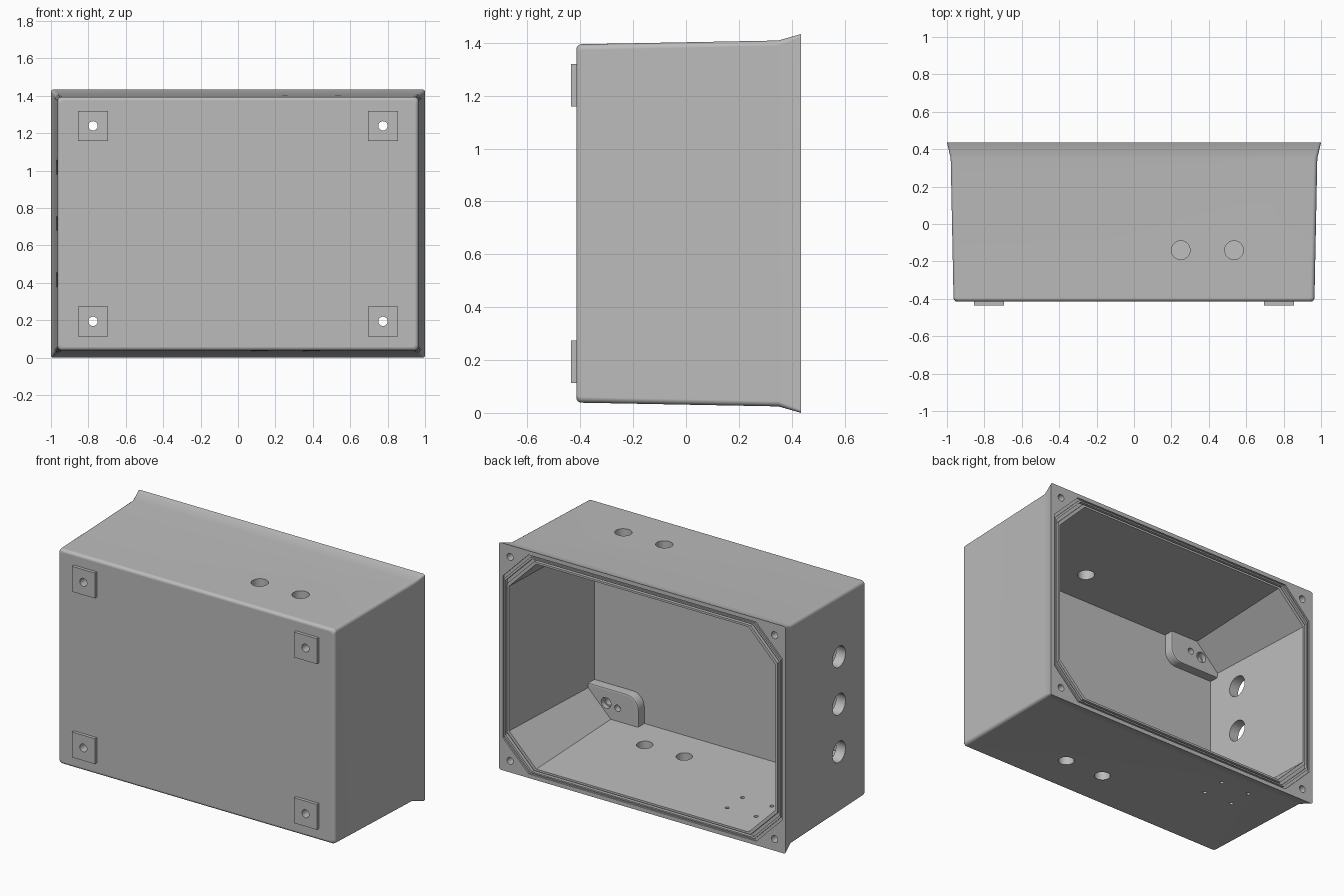
import bpy, bmesh
from math import sin, cos, pi
from mathutils import Matrix, Vector

if "Cube" in bpy.data.objects:
    bpy.data.objects.remove(bpy.data.objects["Cube"])

MID = 0.7165      # height of the box centre
SEG = 4           # segments in each corner
gray = bpy.data.materials.new("light_gray_plastic")
gray.use_nodes = True
gray.diffuse_color = (0.5, 0.5, 0.5, 1)
gray.node_tree.nodes["Principled BSDF"].inputs["Base Color"].default_value = (0.5, 0.5, 0.5, 1)


def make(name, bm):
    bmesh.ops.recalc_face_normals(bm, faces=bm.faces)
    mesh = bpy.data.meshes.new(name)
    bm.to_mesh(mesh)
    bm.free()
    mesh.materials.append(gray)
    ob = bpy.data.objects.new(name, mesh)
    bpy.context.collection.objects.link(ob)
    return ob


def ring(bm, y, w, h, c, rounded):
    """Rectangle at depth y with rounded or chamfered corners of size c."""
    verts = []
    for q in range(4):
        sx, sz = ((1, 1), (-1, 1), (-1, -1), (1, -1))[q]
        for i in range(SEG + 1):
            t = i / SEG if q % 2 == 0 else 1 - i / SEG
            if rounded:
                a, b = cos(t * pi / 2), sin(t * pi / 2)
            else:
                a, b = 1 - t, t
            verts.append(bm.verts.new((sx * (w - c + c * a), y, MID + sz * (h - c + c * b))))
    return verts


def loft(bm, rings):
    for a, b in zip(rings, rings[1:]):
        for i in range(len(a)):
            j = (i + 1) % len(a)
            bm.faces.new((a[i], a[j], b[j], b[i]))
    bm.faces.new(rings[0])
    bm.faces.new(rings[-1])


def cylinder(bm, centre, axis, radius, length):
    rot = Vector((0, 0, 1)).rotation_difference(Vector(axis)).to_matrix().to_4x4()
    bmesh.ops.create_cone(bm, cap_ends=True, segments=32, radius1=radius, radius2=radius,
                          depth=length, matrix=Matrix.Translation(centre) @ rot)


def cut(targets, holes):
    bm = bmesh.new()
    for h in holes:
        cylinder(bm, *h)
    cutter = make("hole_cutter", bm)
    cutter.hide_render = True
    for ob in targets:
        mod = ob.modifiers.new("holes", "BOOLEAN")
        mod.operation, mod.solver, mod.object = "DIFFERENCE", "EXACT", cutter
        bpy.context.view_layer.objects.active = ob
        bpy.ops.object.modifier_apply(modifier=mod.name)
    bpy.data.objects.remove(cutter)


# Enclosure shell: outside, flared rim, sealing groove, inside
bm = bmesh.new()
rings = []
for k in range(5):
    a = k / 4 * pi / 2
    d = 0.02 * (1 - sin(a))
    rings.append(ring(bm, -0.395 - 0.02 * cos(a), 0.965 - d, 0.678 - d, 0.022, True))
rings.append(ring(bm, 0.35, 0.98, 0.692, 0.02, True))
rings.append(ring(bm, 0.435, 1.0, 0.7165, 0.012, True))
for y, inset, c in ((0.435, 0.026, 0.18), (0.425, 0.026, 0.18), (0.425, 0.036, 0.183),
                    (0.435, 0.036, 0.183), (0.435, 0.045, 0.185), (0.415, 0.045, 0.185),
                    (0.415, 0.057, 0.188), (0.435, 0.057, 0.188), (0.435, 0.07, 0.19)):
    rings.append(ring(bm, y, 1 - inset, 0.7165 - inset, c, False))
rings.append(ring(bm, -0.37, 0.897, 0.615, 0.155, False))
loft(bm, rings)
shell = make("enclosure_shell", bm)

corners = [(sx, sz) for sx in (-1, 1) for sz in (-1, 1)]

# Square mounting pads on the closed face
bm = bmesh.new()
for sx, sz in corners:
    bmesh.ops.create_cube(bm, size=1, matrix=Matrix.Translation((sx * 0.775, -0.42, MID + sz * 0.5225))
                          @ Matrix.Diagonal((0.16, 0.03, 0.16, 1)))
pads = make("mounting_pads", bm)

# Inner corner bosses with one rounded corner and a softened edge
bm = bmesh.new()
for sx, sz in corners:
    layers = []
    for y, d in ((-0.39, 0), (-0.322, 0), (-0.314, 0.003), (-0.31, 0.011)):
        x0, z0, r = 0.55 + d, 0.43 + d, 0.08
        outline = [(0.91, 0.63), (0.91, z0)]
        outline += [(x0 + r - r * sin(a), z0 + r - r * cos(a)) for a in (i * pi / 16 for i in range(9))]
        outline.append((x0, 0.63))
        layers.append([bm.verts.new((sx * x, y, MID + sz * z)) for x, z in outline])
    loft(bm, layers)
bosses = make("corner_bosses", bm)

X, Y, Z = (1, 0, 0), (0, 1, 0), (0, 0, 1)
# Mounting holes through pad, wall and boss
cut([shell, pads, bosses], [((sx * 0.775, -0.37, MID + sz * 0.5225), Y, 0.025, 0.3) for sx, sz in corners])
# Counterbores and small blind holes in the bosses
cut([bosses], [((sx * 0.775, -0.31, MID + sz * 0.5225), Y, 0.034, 0.06) for sx, sz in corners]
    + [((sx * 0.695, -0.31, MID + sz * 0.535), Y, 0.02, 0.08) for sx, sz in corners])
# Cable entries, rim screw holes and small floor holes
entries = [((-0.95, -0.14, z), X, 0.066, 0.3) for z in (0.417, 0.717, 1.017)]
entries += [((x, -0.14, 1.4), Z, 0.05, 0.3) for x in (0.25, 0.535)]
entries += [((x, -0.15, 0.05), Z, 0.047, 0.3) for x in (0.117, 0.393)]
entries += [((x, y, 0.05), Z, 0.012, 0.3) for x in (-0.665, -0.462) for y in (0.095, 0.25)]
entries += [((sx * 0.923, 0.435, MID + sz * 0.643), Y, 0.022, 0.2) for sx, sz in corners]
cut([shell], entries)

# Smooth rounded edges, crisp flat faces
for ob in (shell, pads, bosses):
    bpy.ops.object.select_all(action="DESELECT")
    ob.select_set(True)
    bpy.context.view_layer.objects.active = ob
    bpy.ops.object.shade_smooth_by_angle(angle=0.5)
    mod = ob.modifiers.new("flat_face_normals", "WEIGHTED_NORMAL")
    mod.keep_sharp = True
